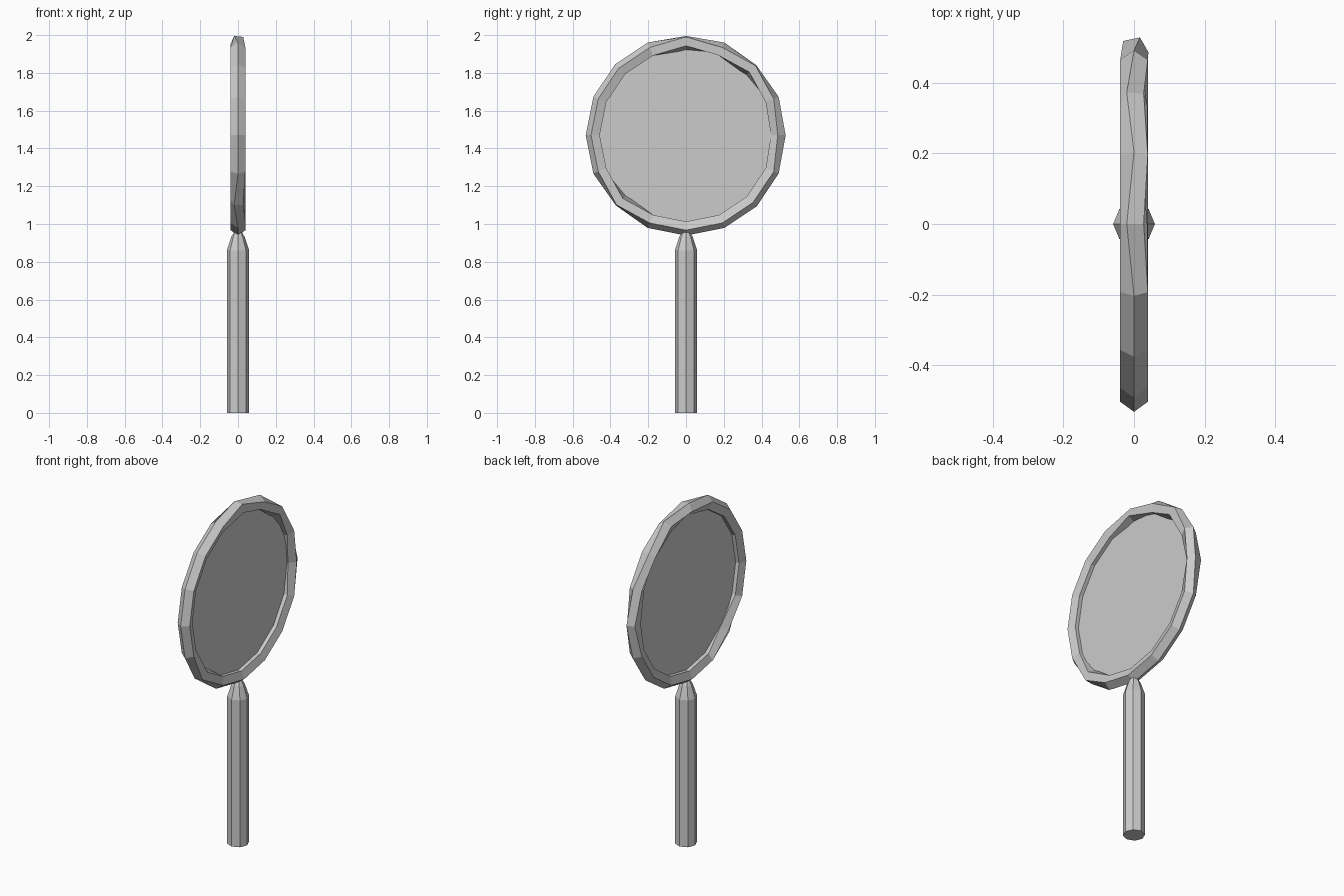
import bpy, bmesh
from math import sin, cos, pi, radians
from mathutils import Matrix

cube = bpy.data.objects.get("Cube")
if cube:
    bpy.data.objects.remove(cube, do_unlink=True)

GREY = (0.6, 0.6, 0.6, 1)
grey = bpy.data.materials.new("plain grey")
grey.use_nodes = True
grey.diffuse_color = GREY
grey.node_tree.nodes["Principled BSDF"].inputs["Base Color"].default_value = GREY

CENTRE_Z = 1.47
RING_RADIUS = 0.49
RIM = 0.041
SEGMENTS = 16


def finish(name, bm):
    bmesh.ops.recalc_face_normals(bm, faces=bm.faces)
    mesh = bpy.data.meshes.new(name)
    bm.to_mesh(mesh)
    bm.free()
    mesh.materials.append(grey)
    obj = bpy.data.objects.new(name, mesh)
    bpy.context.collection.objects.link(obj)
    return obj


def bridge(bm, a, b):
    n = len(a)
    for i in range(n):
        j = (i + 1) % n
        bm.faces.new((a[i], a[j], b[j], b[i]))


# Frame: five-sided rim, its section tilted unevenly around the loop
tilts = {4: -30, 6: -30, 8: 24, 14: -30}
bm = bmesh.new()
sections = []
for s in range(SEGMENTS):
    around = 2 * pi * s / SEGMENTS
    tilt = radians(tilts.get(s, 0))
    section = []
    for k in range(5):
        angle = tilt + 2 * pi * k / 5
        r = RING_RADIUS + RIM * cos(angle)
        section.append(bm.verts.new((RIM * sin(angle), -r * cos(around),
                                     CENTRE_Z + r * sin(around))))
    sections.append(section)
for s in range(SEGMENTS):
    bridge(bm, sections[s], sections[(s + 1) % SEGMENTS])
finish("lens_frame", bm)

# Lens: thin flat disc across the frame
bm = bmesh.new()
bmesh.ops.create_cone(
    bm, cap_ends=True, segments=SEGMENTS, radius1=0.465, radius2=0.465, depth=0.004,
    matrix=Matrix.Translation((0, 0, CENTRE_Z)) @ Matrix.Rotation(pi / 2, 4, 'Y'))
finish("lens", bm)

# Handle: octagonal bar with a tapered top
profile = [(0.059, 0), (0.059, 0.86), (0.036, 0.93), (0.022, 0.955)]
bm = bmesh.new()
rings = [[bm.verts.new((r * cos(i * pi / 4), r * sin(i * pi / 4), z)) for i in range(8)]
         for r, z in profile]
for low, high in zip(rings, rings[1:]):
    bridge(bm, low, high)
bm.faces.new(rings[0])
bm.faces.new(rings[-1])
finish("handle", bm)
